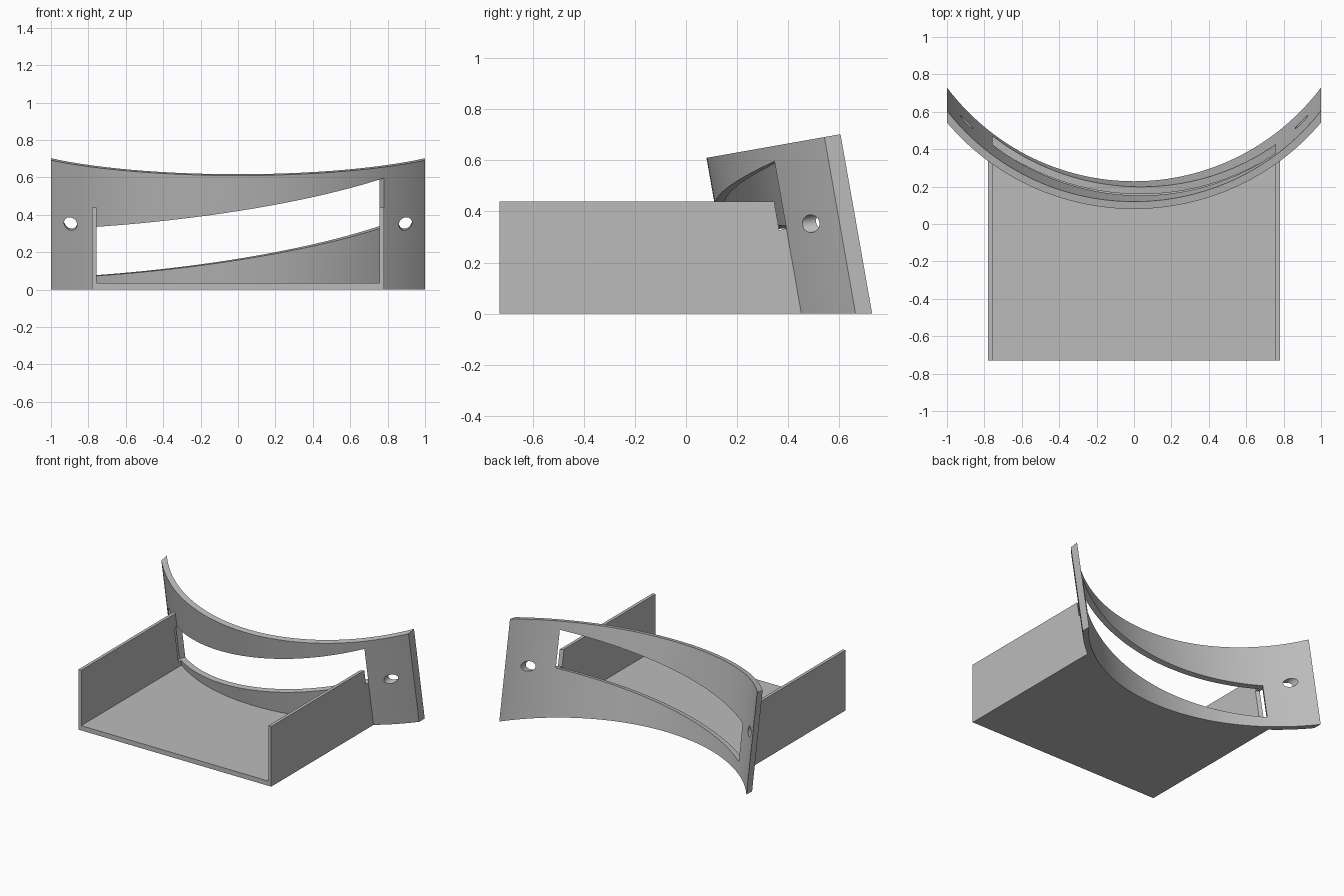
import bpy, bmesh
from math import sin, cos, tan, asin, radians
from mathutils import Matrix, Vector

if "Cube" in bpy.data.objects:
    bpy.data.objects.remove(bpy.data.objects["Cube"], do_unlink=True)

TILT = radians(10)
LEAN = Matrix.Rotation(TILT, 4, 'X')      # plate frame leans toward the front
R_OUT, R_IN = 1.30, 1.26                  # convex front and concave back radii
CENTRE = 0.185 + R_OUT                    # arc centre in the plate frame
TOP = 0.587

grey = bpy.data.materials.new("plain grey")
grey.use_nodes = True
grey.diffuse_color = (0.5, 0.5, 0.5, 1)
grey.node_tree.nodes["Principled BSDF"].inputs["Base Color"].default_value = (0.5, 0.5, 0.5, 1)


def to_object(name, bm):
    bmesh.ops.recalc_face_normals(bm, faces=bm.faces)
    mesh = bpy.data.meshes.new(name)
    bm.to_mesh(mesh)
    bm.free()
    mesh.materials.append(grey)
    obj = bpy.data.objects.new(name, mesh)
    bpy.context.collection.objects.link(obj)
    return obj


def arc_solid(name, radii, half_angle, bottom, top, steps=72):
    """Curved bar swept round the arc centre, in the leaning frame."""
    bm = bmesh.new()
    columns = []
    for i in range(steps + 1):
        t = 2 * i / steps - 1
        ring = []
        for r, edge in zip((radii[0], radii[1], radii[1], radii[0]), (bottom, bottom, top, top)):
            a = t * half_angle(r)
            v = CENTRE - r * cos(a)
            ring.append(bm.verts.new(LEAN @ Vector((r * sin(a), v, edge(t, v)))))
        columns.append(ring)
    for p, q in zip(columns, columns[1:]):
        for k in range(4):
            n = (k + 1) % 4
            bm.faces.new((p[k], p[n], q[n], q[k]))
    bm.faces.new(columns[0])
    bm.faces.new(columns[-1][::-1])
    return to_object(name, bm)


def cylinder(name, radius, depth, matrix, segments):
    bm = bmesh.new()
    bmesh.ops.create_cone(bm, cap_ends=True, segments=segments, radius1=radius,
                          radius2=radius, depth=depth, matrix=matrix)
    return to_object(name, bm)


def combine(target, other, operation):
    mod = target.modifiers.new(operation.lower(), 'BOOLEAN')
    mod.operation = operation
    mod.solver = 'EXACT'
    mod.object = other
    bpy.ops.object.select_all(action='DESELECT')
    target.select_set(True)
    bpy.context.view_layer.objects.active = target
    bpy.ops.object.modifier_apply(modifier=mod.name)
    bpy.data.objects.remove(other, do_unlink=True)


# Curved leaning plate: ends cut at the full width, base flat on the ground
body = arc_solid("tray_with_curved_plate", (R_IN, R_OUT), lambda r: asin(1 / r),
                 lambda t, v: -v * tan(TILT), lambda t, v: TOP)

# Open tray: floor and two side walls as one channel profile
W, IN, H, FLOOR = 0.78, 0.757, 0.44, 0.035
bm = bmesh.new()
profile = [(-W, 0), (W, 0), (W, H), (IN, H), (IN, FLOOR), (-IN, FLOOR), (-IN, H), (-W, H)]
face = bm.faces.new([bm.verts.new((x, -0.73, z)) for x, z in profile])
back = bmesh.ops.extrude_face_region(bm, geom=[face])
bmesh.ops.translate(bm, vec=(0, 1.4, 0),
                    verts=[g for g in back["geom"] if isinstance(g, bmesh.types.BMVert)])
tray = to_object("tray", bm)

# Trim the tray to the plate curve, then join
trim = cylinder("trim_cutter", (R_IN + R_OUT) / 2, 4,
                LEAN @ Matrix.Translation((0, CENTRE, 0)), 192)
combine(tray, trim, 'DIFFERENCE')
combine(body, tray, 'UNION')

# Slanted window with radial ends, also notching the wall ends
window = arc_solid("window_cutter", (1.2, 1.323), lambda r: asin(W / R_OUT),
                   lambda t, v: 0.128 + 0.133 * t, lambda t, v: 0.394 + 0.133 * t)
combine(body, window, 'DIFFERENCE')

# Round mounting holes
for side in (-1, 1):
    place = LEAN @ Matrix.Translation((side * 0.895, 0.55, 0.262)) @ Matrix.Rotation(radians(90), 4, 'X')
    combine(body, cylinder("hole_cutter", 0.035, 0.4, place, 32), 'DIFFERENCE')

bpy.ops.object.select_all(action='DESELECT')
body.select_set(True)
bpy.context.view_layer.objects.active = body
bpy.ops.object.shade_smooth_by_angle(angle=radians(25))
